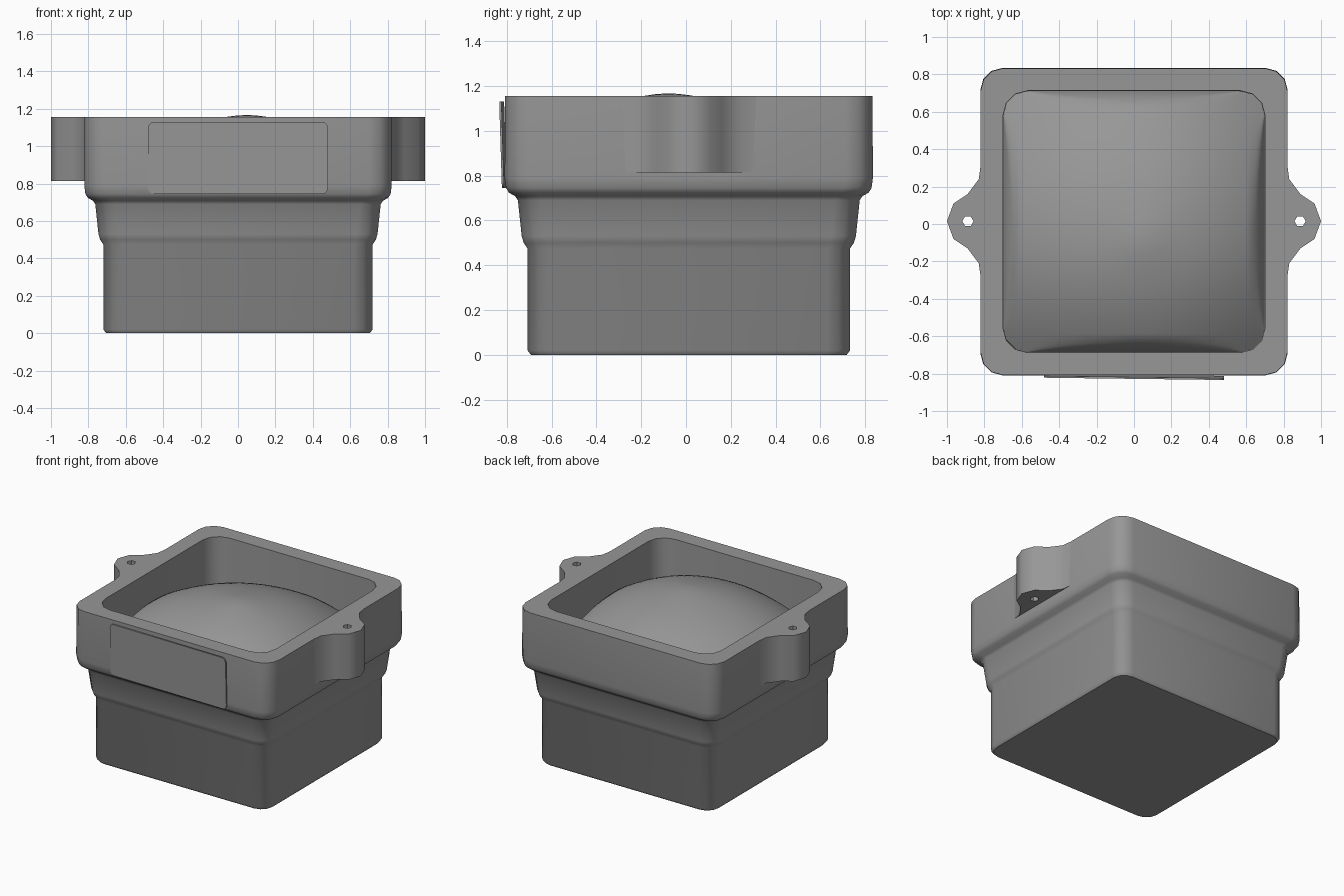
import bpy, bmesh, math

if "Cube" in bpy.data.objects:
    bpy.data.objects.remove(bpy.data.objects["Cube"])

CY = 0.0125    # body centre in y
TOP = 1.155    # rim height

grey = bpy.data.materials.new("dark_grey")
grey.diffuse_color = (0.31, 0.31, 0.31, 1)
grey.use_nodes = True
grey.node_tree.nodes["Principled BSDF"].inputs["Base Color"].default_value = grey.diffuse_color


def smooth(ob, angle):
    ob.data.materials.append(grey)
    bpy.ops.object.select_all(action='DESELECT')
    ob.select_set(True)
    bpy.context.view_layer.objects.active = ob
    bpy.ops.object.shade_smooth_by_angle(angle=math.radians(angle))


def finish(name, bm, angle=35):
    bmesh.ops.recalc_face_normals(bm, faces=bm.faces)
    me = bpy.data.meshes.new(name)
    bm.to_mesh(me)
    bm.free()
    ob = bpy.data.objects.new(name, me)
    bpy.context.collection.objects.link(ob)
    smooth(ob, angle)
    return ob


def rounded_rect(hx, hy, r, segs=3):
    pts = []
    for q, (sx, sy) in enumerate([(1, 1), (-1, 1), (-1, -1), (1, -1)]):
        for i in range(segs + 1):
            a = math.pi / 2 * (q + i / segs)
            pts.append((sx * (hx - r) + r * math.cos(a), sy * (hy - r) + r * math.sin(a)))
    return pts


# Stepped container: stacked rounded squares, outside up, over the rim, inside down
profile = [  # half width, corner radius, z
    (0.705, 0.09, 0.0), (0.72, 0.10, 0.02), (0.72, 0.10, 0.475), (0.737, 0.105, 0.50),
    (0.746, 0.11, 0.53), (0.763, 0.11, 0.69), (0.775, 0.11, 0.708), (0.803, 0.115, 0.724),
    (0.816, 0.12, 0.745), (0.822, 0.12, 0.79), (0.82, 0.12, TOP),
    (0.70, 0.13, TOP), (0.695, 0.125, 0.40)]
bm = bmesh.new()
rings = [[bm.verts.new((x, y + CY, z)) for x, y in rounded_rect(h, h, r)] for h, r, z in profile]
n = len(rings[0])
for a, b in zip(rings, rings[1:]):
    for i in range(n):
        j = (i + 1) % n
        bm.faces.new((a[i], a[j], b[j], b[i]))
bm.faces.new(rings[0])
bm.faces.new(rings[-1])
finish("container", bm, 48)

# Domed heap filling the container
bm = bmesh.new()
bmesh.ops.create_grid(bm, x_segments=28, y_segments=28, size=0.698)
for v in bm.verts:
    x, y = v.co.x, v.co.y
    # pull square corners in to the rounded inner wall
    k = 0.575
    ox, oy = max(abs(x) - k, 0), max(abs(y) - k, 0)
    d = math.hypot(ox, oy)
    if d > 0.123:
        x = math.copysign(k + ox * 0.123 / d, x)
        y = math.copysign(k + oy * 0.123 / d, y)
    y += CY
    dx, dy = x - 0.05, y + 0.08
    z = 1.155 - (0.5 if dx > 0 else 0.38) * dx * dx - (0.52 if dy < 0 else 0.40) * dy * dy
    z += 0.012 * math.exp(-(dx * dx + dy * dy) / 0.02)
    v.co = (x, y, z)
finish("heap", bm, 60)

# Side lugs with screw holes
half = [(0.815, 0.335), (0.83, 0.225), (0.89, 0.145), (0.965, 0.095)]
outline = half + [(1.0, 0.0)] + [(x, -y) for x, y in reversed(half)]
for side, name in ((1, "right_lug"), (-1, "left_lug")):
    hole = [(0.888 + 0.03 * math.cos(i * math.pi / 3), 0.03 * math.sin(i * math.pi / 3))
            for i in range(6)]
    cu = bpy.data.curves.new(name, 'CURVE')
    cu.dimensions = '2D'
    cu.fill_mode = 'BOTH'
    cu.extrude = (TOP - 0.815) / 2
    for pts in (outline, hole):
        sp = cu.splines.new('POLY')
        sp.points.add(len(pts) - 1)
        for p, (x, y) in zip(sp.points, pts):
            p.co = (side * x, y + 0.015, 0, 1)
        sp.use_cyclic_u = True
    ob = bpy.data.objects.new(name, cu)
    ob.location.z = (TOP + 0.815) / 2
    bpy.context.collection.objects.link(ob)
    bpy.ops.object.select_all(action='DESELECT')
    ob.select_set(True)
    bpy.context.view_layer.objects.active = ob
    bpy.ops.object.convert(target='MESH')
    ob = bpy.context.object
    # weld the caps to the sides and make normals consistent
    bm = bmesh.new()
    bm.from_mesh(ob.data)
    bmesh.ops.remove_doubles(bm, verts=bm.verts, dist=0.0005)
    bmesh.ops.recalc_face_normals(bm, faces=bm.faces)
    bm.to_mesh(ob.data)
    bm.free()
    smooth(ob, 50)

# Thin front plate, lifting off slightly at its upper right corner
bm = bmesh.new()
hx, hz = 0.48, 0.193
layers = []
for depth in (0.0, 0.01):
    layers.append([bm.verts.new((x, -0.822 - 0.006 * x / hx - 0.006 * z / hz + depth, z + 0.937))
                   for x, z in rounded_rect(hx, hz, 0.03)])
front, back = layers
bm.faces.new(front)
bm.faces.new(back)
for i in range(len(front)):
    j = (i + 1) % len(front)
    bm.faces.new((front[i], front[j], back[j], back[i]))
finish("front_plate", bm)
